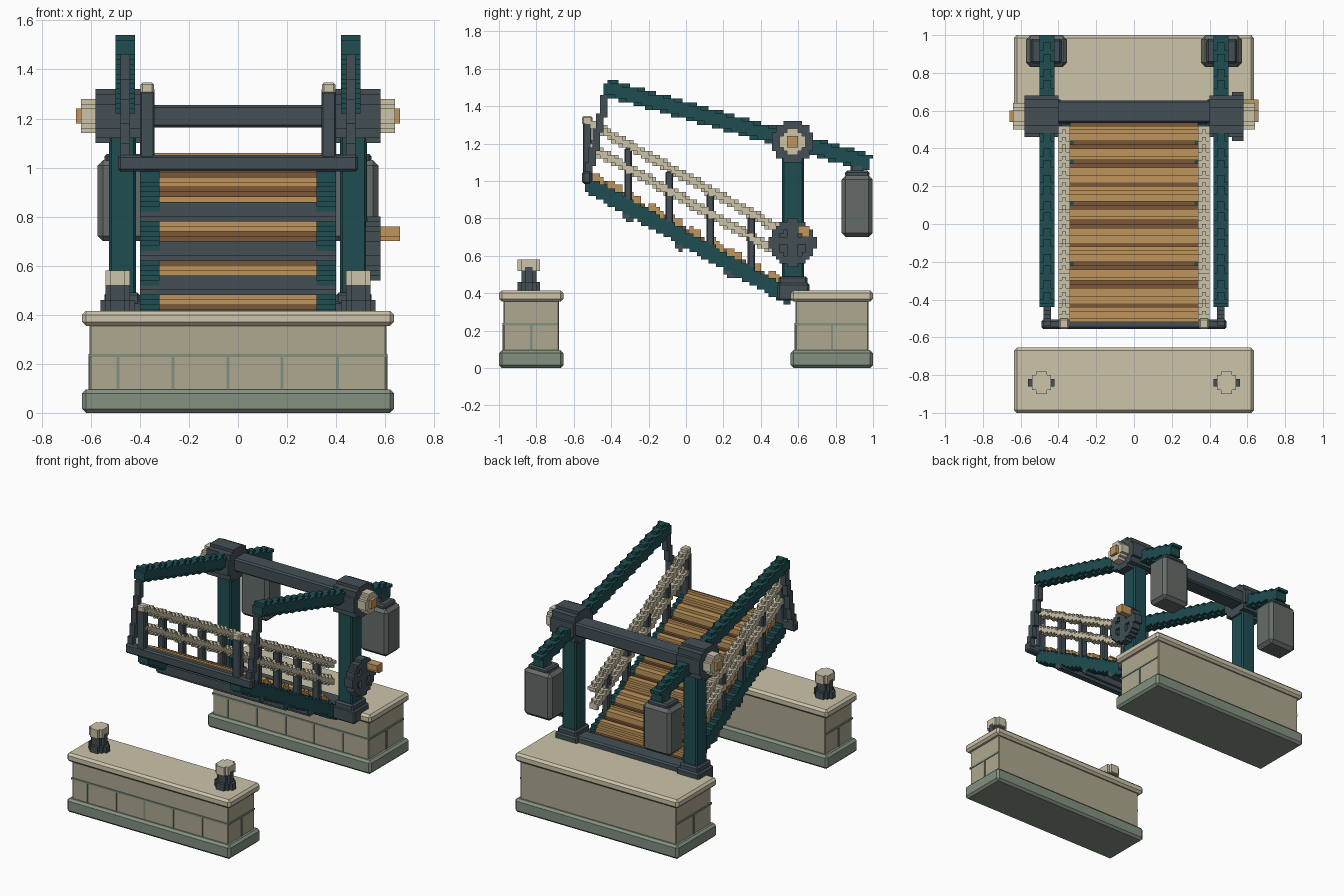
import bpy, bmesh, math
from mathutils import Vector

if "Cube" in bpy.data.objects:
    bpy.data.objects.remove(bpy.data.objects["Cube"])

H = 0.02  # block size of the stepped parts


def material(name, r, g, b):
    m = bpy.data.materials.new(name)
    m.diffuse_color = tuple((c / 255) ** 2.2 for c in (r, g, b)) + (1,)
    m.use_nodes = True
    m.node_tree.nodes["Principled BSDF"].inputs["Base Color"].default_value = m.diffuse_color
    return m


CREAM = material("cream", 203, 194, 168)
STONE = material("stone", 172, 167, 143)
MOSS = material("moss", 130, 144, 128)
TEAL = material("teal", 36, 78, 82)
IRON = material("iron", 68, 80, 86)
WEIGHT = material("weight", 100, 107, 103)
WOOD = material("wood", 190, 148, 92)
BROWN = material("brown", 122, 88, 58)


def finish(name, bm, mat, mirror):
    me = bpy.data.meshes.new(name)
    bm.to_mesh(me)
    bm.free()
    me.materials.append(mat)
    ob = bpy.data.objects.new(name, me)
    bpy.context.collection.objects.link(ob)
    if mirror:
        ob.modifiers.new("mirror", 'MIRROR')
    return ob


def box(name, mat, x, y, z, bevel=0.01, mirror=False):
    """Axis-aligned block from (low, high) ranges with cut edges."""
    bm = bmesh.new()
    bmesh.ops.create_cube(bm, size=1)
    for v in bm.verts:
        v.co = [(r[0] + r[1]) / 2 + c * (r[1] - r[0]) for r, c in zip((x, y, z), v.co)]
    if bevel:
        bmesh.ops.bevel(bm, geom=bm.edges[:], offset=bevel, segments=1, affect='EDGES')
    return finish(name, bm, mat, mirror)


def blocks(name, mat, x, y, z, inside, mirror=False):
    """Stepped solid: fills every grid cell whose centre passes the test."""
    def span(r):
        return range(math.floor(r[0] / H) - 1, math.ceil(r[1] / H) + 1)
    cells = {(i, j, k) for i in span(x) for j in span(y) for k in span(z)
             if inside(Vector((i + .5, j + .5, k + .5)) * H)}
    bm = bmesh.new()
    verts = {}

    def vert(p):
        if p not in verts:
            verts[p] = bm.verts.new(Vector(p) * H)
        return verts[p]
    for c in cells:
        for a in range(3):
            for s in (0, 1):
                n = list(c)
                n[a] += 2 * s - 1
                if tuple(n) in cells:
                    continue
                loop = []
                for u, w in ((0, 0), (1, 0), (1, 1), (0, 1)):
                    p = list(c)
                    p[a] += s
                    p[(a + 1) % 3] += u
                    p[(a + 2) % 3] += w
                    loop.append(vert(tuple(p)))
                bm.faces.new(loop if s else loop[::-1])
    return finish(name, bm, mat, mirror)


def rod(name, mat, a, b, r, mirror=True):
    """Stepped round bar between two points."""
    a, b = Vector(a), Vector(b)
    d = (b - a).normalized()
    length = (b - a).length

    def inside(p):
        t = (p - a).dot(d)
        return -1e-4 <= t <= length + 1e-4 and (p - a - d * t).length <= r
    rng = [(min(a[i], b[i]) - r, max(a[i], b[i]) + r) for i in range(3)]
    return blocks(name, mat, *rng, inside, mirror)


def deck_z(y):
    return 0.685 - 0.56 * y


def slope(name, mat, x, y, n, mirror=False):
    """Stepped slab following the raised deck; n is height about its line."""
    def inside(p):
        return x[0] < p.x < x[1] and y[0] < p.y < y[1] and n[0] < p.z - deck_z(p.y) < n[1]
    return blocks(name, mat, x, y, (deck_z(y[1]) + n[0], deck_z(y[0]) + n[1]), inside, mirror)


# Stone piers with mortar lines on the front and ends
for side, y0, y1 in (("front", -1.0, -0.655), ("back", 0.56, 1.0)):
    box(side + "_pier_base", MOSS, (-.635, .635), (y0, y1), (0, .095), .015)
    box(side + "_pier_body", STONE, (-.605, .605), (y0 + .025, y1 - .025), (.09, .36), .005)
    box(side + "_pier_cap", CREAM, (-.635, .635), (y0, y1), (.355, .415), .015)
    box(side + "_pier_course", MOSS, (-.61, .61), (y0 + .02, y1 - .03), (.228, .24), 0)
    for x in (-.49, -.265, -.04, .18, .405):
        box(side + "_pier_joint", MOSS, (x - .006, x + .006), (y0 + .02, y0 + .04), (.09, .23), 0)
    ym = (y0 + y1) / 2
    box(side + "_pier_end_joint", MOSS, (.6, .61), (ym - .006, ym + .006), (.09, .23), 0, True)

# Mooring bollards on the front pier
for part, mat, r, z0, z1 in (("foot", IRON, .063, .4, .46), ("stem", IRON, .042, .46, .54),
                             ("cap", CREAM, .054, .52, .58)):
    rod("bollard_" + part, mat, (.49, -.84, z0), (.49, -.84, z1), r)

# Tower: feet, posts, sill and head beam
box("tower_foot", IRON, (.385, .56), (.49, .66), (.36, .455), mirror=True)
box("tower_foot_collar", IRON, (.4, .545), (.495, .65), (.44, .49), mirror=True)
box("tower_post", TEAL, (.415, .525), (.513, .63), (.45, 1.26), mirror=True)
box("sill", IRON, (-.42, .42), (.53, .64), (.4, .455))
box("head_beam", IRON, (-.45, .45), (.535, .655), (1.163, 1.255))

# Pivot hubs and balance beams
rod("pivot_hub", IRON, (.41, .57, 1.21), (.585, .57, 1.21), .115)
rod("pivot_cap", CREAM, (.58, .57, 1.21), (.63, .57, 1.21), .07)
rod("pivot_pin", WOOD, (.62, .57, 1.21), (.65, .57, 1.21), .033)
rod("balance_beam", TEAL, (.46, -.435, 1.502), (.46, .985, 1.095), .047)
rod("lifting_rod", IRON, (.46, -.42, 1.49), (.46, -.525, 1.02), .024)

# Counterweights
box("counterweight", WEIGHT, (.355, .572), (.832, .998), (.7, 1.03), .022, True)
box("counterweight_top", IRON, (.385, .545), (.85, .98), (1.02, 1.055), mirror=True)
box("counterweight_hanger", IRON, (.42, .5), (.88, .95), (1.04, 1.12), mirror=True)

# Winch wheel on the right post


def wheel(p):
    r = math.hypot(p.y - .57, p.z - .67)
    if not .52 < p.x < .58 or r > .125:
        return False
    spoke = min(abs(p.y - .57), abs(p.z - .67)) < .02
    return p.x < .56 or r > .08 or r < .04 or spoke


blocks("winch_wheel", IRON, (.52, .58), (.44, .7), (.54, .8), wheel)
rod("winch_handle", WOOD, (.56, .635, .735), (.65, .635, .735), .031, False)

# Raised deck: girders, cross beams, planks and tip beam
slope("deck_girder", TEAL, (.32, .4), (-.55, .56), (-.045, .05), True)
for y in (-.31, -.04, .23):
    slope("deck_cross_beam", IRON, (-.4, .4), (y - .03, y + .03), (-.075, -.005))
for i in range(10):
    y = -.52 + .1065 * i
    slope("deck_plank", WOOD, (-.34, .34), (y, y + .075), (.035, .09))
    slope("deck_filler_plank", BROWN, (-.34, .34), (y + .07, y + .1065), (.03, .065))
box("deck_tip_beam", IRON, (-.49, .49), (-.555, -.505), (.985, 1.052))

# Railings: posts with two ropes
for y in (-.31, -.09, .13, .35):
    box("rail_post", IRON, (.345, .395), (y - .02, y + .02), (deck_z(y), deck_z(y) + .315), .006, True)
box("rail_end_post", IRON, (.34, .4), (-.552, -.505), (1.03, 1.31), .006, True)
box("rail_end_cap", CREAM, (.343, .397), (-.555, -.5), (1.3, 1.347), .008, True)
for level, n, y1 in (("upper", .335, .51), ("lower", .21, .5)):
    rod("rail_rope_" + level, CREAM, (.37, -.53, deck_z(-.53) + n), (.37, y1, deck_z(y1) + n), .026)
